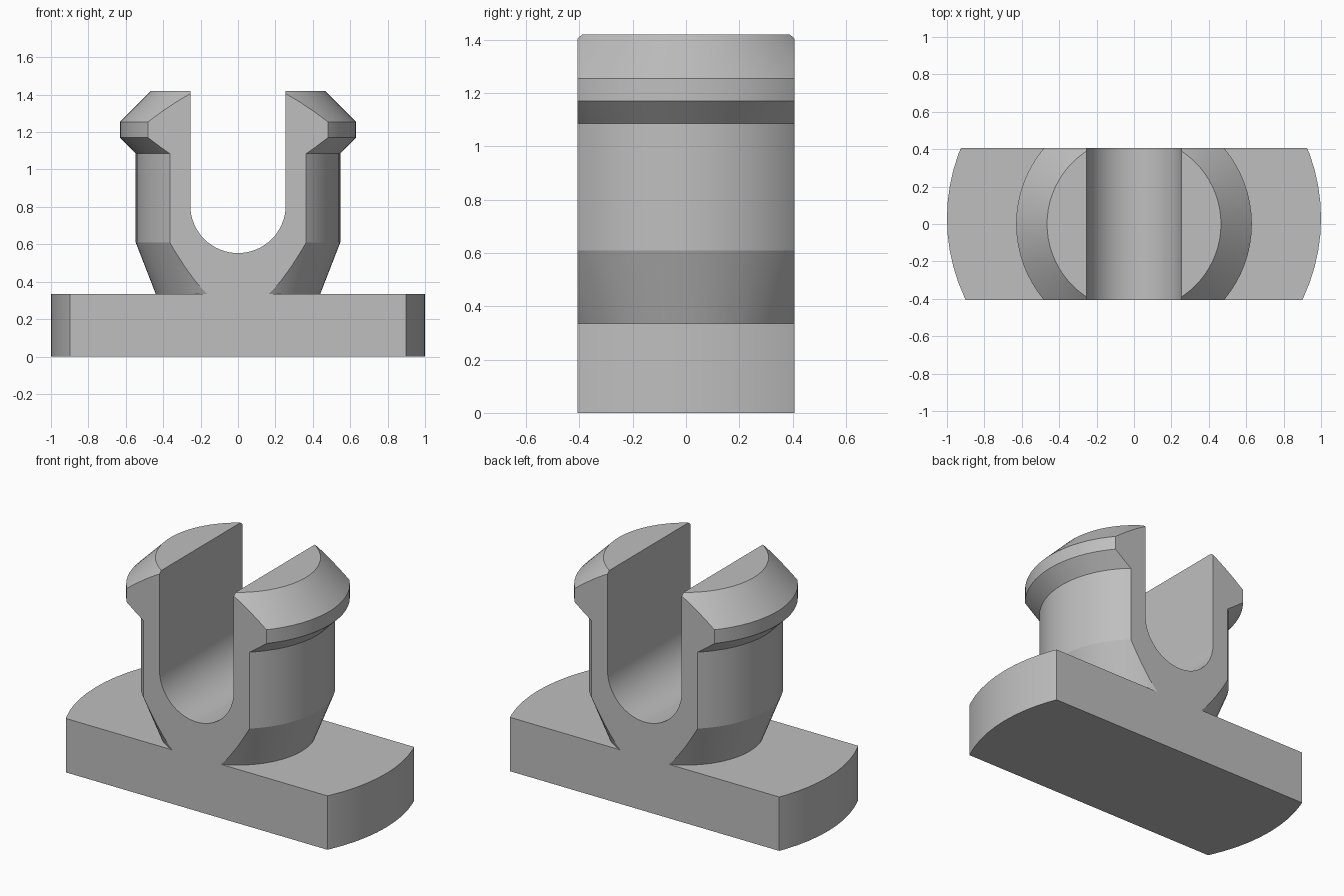
import bpy, bmesh, math
from mathutils import Matrix, Vector

if "Cube" in bpy.data.objects:
    bpy.data.objects.remove(bpy.data.objects["Cube"], do_unlink=True)

DEPTH = 0.407        # half depth of the flat-sided part
SLOT = 0.255         # half width of the slot
SLOT_Z = 0.808       # centre height of the rounded slot floor
SEGMENTS = 72

grey = bpy.data.materials.new("light_grey")
grey.use_nodes = True
colour = (0.52, 0.52, 0.52, 1)
grey.diffuse_color = colour
grey.node_tree.nodes["Principled BSDF"].inputs["Base Color"].default_value = colour


def finish(name, bm):
    bmesh.ops.recalc_face_normals(bm, faces=bm.faces[:])
    mesh = bpy.data.meshes.new(name)
    bm.to_mesh(mesh)
    bm.free()
    mesh.materials.append(grey)
    obj = bpy.data.objects.new(name, mesh)
    bpy.context.collection.objects.link(obj)
    return obj


def lathe(name, profile, y=0.0):
    """Closed solid turned about the vertical axis from (radius, height) points."""
    bm = bmesh.new()
    points = [(0, profile[0][1])] + profile + [(0, profile[-1][1])]
    verts = [bm.verts.new((r, y, z)) for r, z in points]
    edges = [bm.edges.new(pair) for pair in zip(verts, verts[1:])]
    bmesh.ops.spin(bm, geom=verts + edges, cent=(0, y, 0), axis=(0, 0, 1),
                   angle=math.tau, steps=SEGMENTS)
    bmesh.ops.remove_doubles(bm, verts=bm.verts[:], dist=1e-4)
    return finish(name, bm)


def combine(target, tool, operation):
    mod = target.modifiers.new(operation.lower(), "BOOLEAN")
    mod.operation, mod.solver, mod.object = operation, "EXACT", tool
    bpy.context.view_layer.objects.active = target
    bpy.ops.object.modifier_apply(modifier=mod.name)
    bpy.data.objects.remove(tool, do_unlink=True)


# Base plate and the turned snap post with its barbed rim
clip = lathe("snap_clip", [(1, 0), (1, 0.335)], y=0.03)
post = lathe("post", [(0.37, 0.155), (0.547, 0.61), (0.547, 1.085),
                      (0.63, 1.17), (0.63, 1.255), (0.465, 1.42)])
combine(clip, post, "UNION")

# Flat front and back
bm = bmesh.new()
bmesh.ops.create_cube(bm, size=1, matrix=Matrix.Diagonal((4, 2 * DEPTH, 4, 1)))
combine(clip, finish("flat_sides_cutter", bm), "INTERSECT")

# U-shaped slot through the post
bm = bmesh.new()
outline = [(SLOT, 2), (-SLOT, 2)]
steps = 32
for i in range(steps + 1):
    a = math.pi + math.pi * i / steps
    outline.append((SLOT * math.cos(a), SLOT_Z + SLOT * math.sin(a)))
face = bm.faces.new([bm.verts.new((x, -1, z)) for x, z in outline])
extruded = bmesh.ops.extrude_face_region(bm, geom=[face])["geom"]
bmesh.ops.translate(bm, vec=Vector((0, 2, 0)),
                    verts=[v for v in extruded if isinstance(v, bmesh.types.BMVert)])
combine(clip, finish("slot_cutter", bm), "DIFFERENCE")

# Smooth curved walls, crisp creases
bpy.ops.object.select_all(action="DESELECT")
clip.select_set(True)
bpy.context.view_layer.objects.active = clip
bpy.ops.object.shade_smooth_by_angle(angle=math.radians(15))
